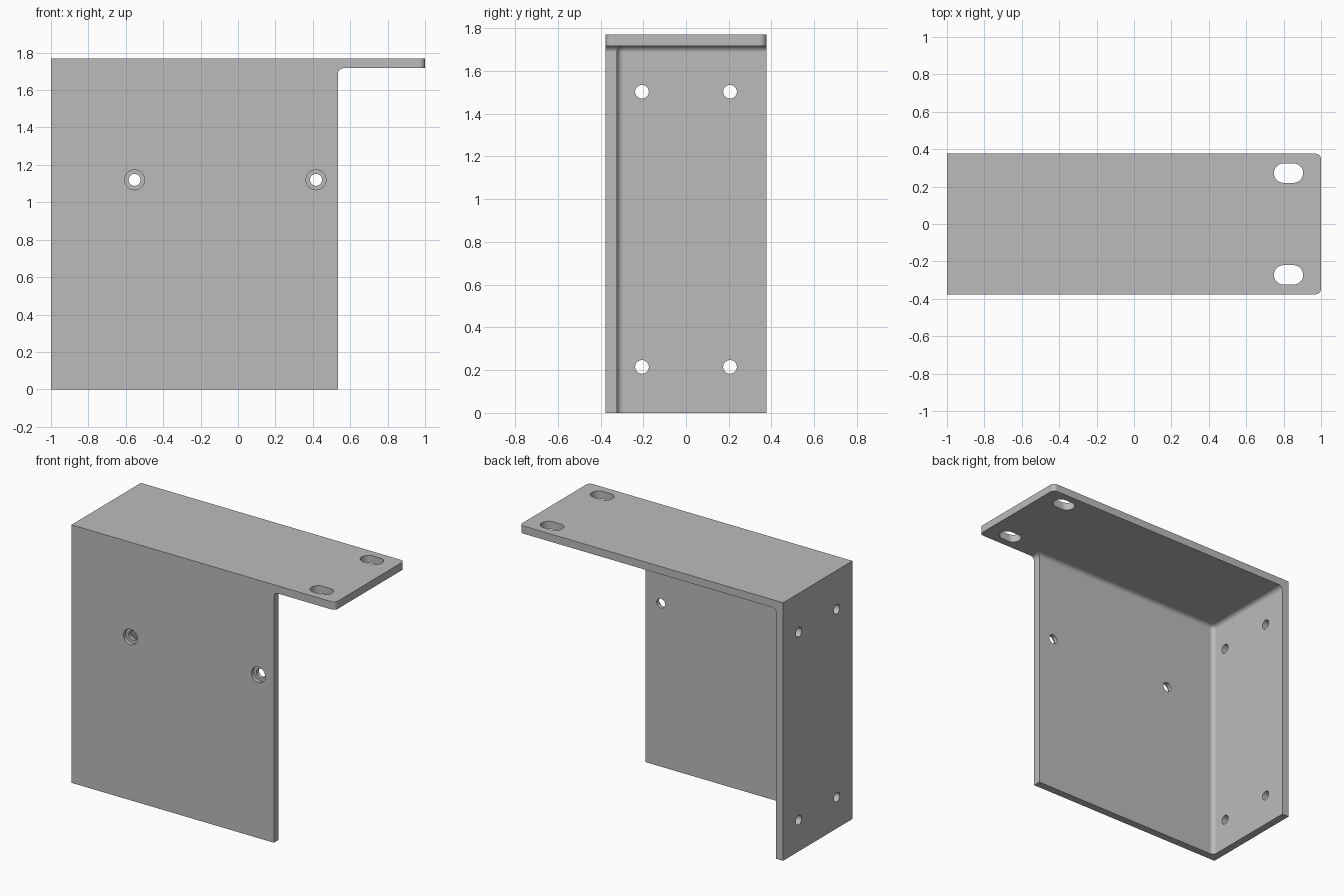
import bpy, bmesh, math
from mathutils import Matrix, Vector

if "Cube" in bpy.data.objects:
    bpy.data.objects.remove(bpy.data.objects["Cube"])

W, D, H = 1.0, 0.376, 1.77      # half length, half depth, height
T, R = 0.053, 0.03              # sheet thickness, fillet radius
PLATE_END = 0.535               # free edge of the front plate
FAR = 1.5                       # overshoot of the cutters

metal = bpy.data.materials.new("grey metal")
metal.use_nodes = True
metal.diffuse_color = (0.5, 0.5, 0.5, 1)
metal.node_tree.nodes["Principled BSDF"].inputs["Base Color"].default_value = (0.5, 0.5, 0.5, 1)


def finish(name, bm):
    bmesh.ops.recalc_face_normals(bm, faces=bm.faces)
    mesh = bpy.data.meshes.new(name)
    bm.to_mesh(mesh)
    bm.free()
    mesh.materials.append(metal)
    obj = bpy.data.objects.new(name, mesh)
    bpy.context.collection.objects.link(obj)
    return obj


def box(name, low, high, rounded):
    """Box with fillets on the edges whose midpoint passes the rule."""
    low, high = Vector(low), Vector(high)
    bm = bmesh.new()
    bmesh.ops.create_cube(bm, size=1)
    for v in bm.verts:
        v.co = (low + high) / 2 + v.co * (high - low)
    edges = [e for e in bm.edges if rounded((e.verts[0].co + e.verts[1].co) / 2)]
    bmesh.ops.bevel(bm, geom=edges, offset=R, segments=8, profile=0.5, affect='EDGES')
    return finish(name, bm)


def pin(name, centre, axis, radius, depth, stretch=0):
    """Round or slotted cutter along one axis; stretch lengthens it in x."""
    bm = bmesh.new()
    bmesh.ops.create_cone(bm, cap_ends=True, segments=48, radius1=radius,
                          radius2=radius, depth=depth)
    for v in bm.verts:
        v.co.x += math.copysign(stretch, v.co.x) if abs(v.co.x) > 1e-5 else 0
    turn = {'X': Matrix.Rotation(math.pi / 2, 4, 'Y'),
            'Y': Matrix.Rotation(math.pi / 2, 4, 'X'),
            'Z': Matrix.Identity(4)}[axis]
    bm.transform(Matrix.Translation(centre) @ turn)
    return finish(name, bm)


def near(a, b):
    return abs(a - b) < 1e-4


# Solid block with rounded vertical corners at the flange tip
bracket = box("bracket", (-W, -D, 0), (W, D, H),
              lambda m: near(m.x, W) and near(abs(m.y), D))

# Inside space, filleted where the three plates meet
inx, iny, inz = -W + T, -D + T, H - T
cutters = [box("inside_cutter", (inx, iny, -FAR), (FAR, FAR, inz),
               lambda m: near(m.x, inx) + near(m.y, iny) + near(m.z, inz) == 2)]

# Open space under the flange
cutters.append(box("flange_cutter", (PLATE_END, -FAR, -FAR), (FAR + 0.1, FAR + 0.1, inz),
                   lambda m: near(m.x, PLATE_END) and near(m.z, inz)))

# Counterbored holes in the front plate
for x in (-0.553, 0.417):
    cutters.append(pin("front_hole_cutter", (x, -D, 1.12), 'Y', 0.032, 4 * T))
    cutters.append(pin("counterbore_cutter", (x, -D, 1.12), 'Y', 0.053, T))

for y in (-1, 1):
    # Plain holes in the side plate
    for z in (0.215, 1.503):
        cutters.append(pin("side_hole_cutter", (-W, y * 0.206, z), 'X', 0.032, 4 * T))
    # Slots in the top flange
    cutters.append(pin("slot_cutter", (0.826, y * 0.272, H), 'Z', 0.052, 4 * T, 0.026))

bpy.ops.object.select_all(action='DESELECT')
bpy.context.view_layer.objects.active = bracket
bracket.select_set(True)
for cutter in cutters:
    cutter.hide_render = True
    mod = bracket.modifiers.new("cut", 'BOOLEAN')
    mod.operation = 'DIFFERENCE'
    mod.solver = 'EXACT'
    mod.object = cutter
    bpy.ops.object.modifier_apply(modifier=mod.name)
    bpy.data.objects.remove(cutter)

# Smooth fillets with flat plates
bpy.ops.object.shade_smooth_by_angle(angle=math.radians(30))
weighted = bracket.modifiers.new("flat plates", 'WEIGHTED_NORMAL')
weighted.keep_sharp = True
